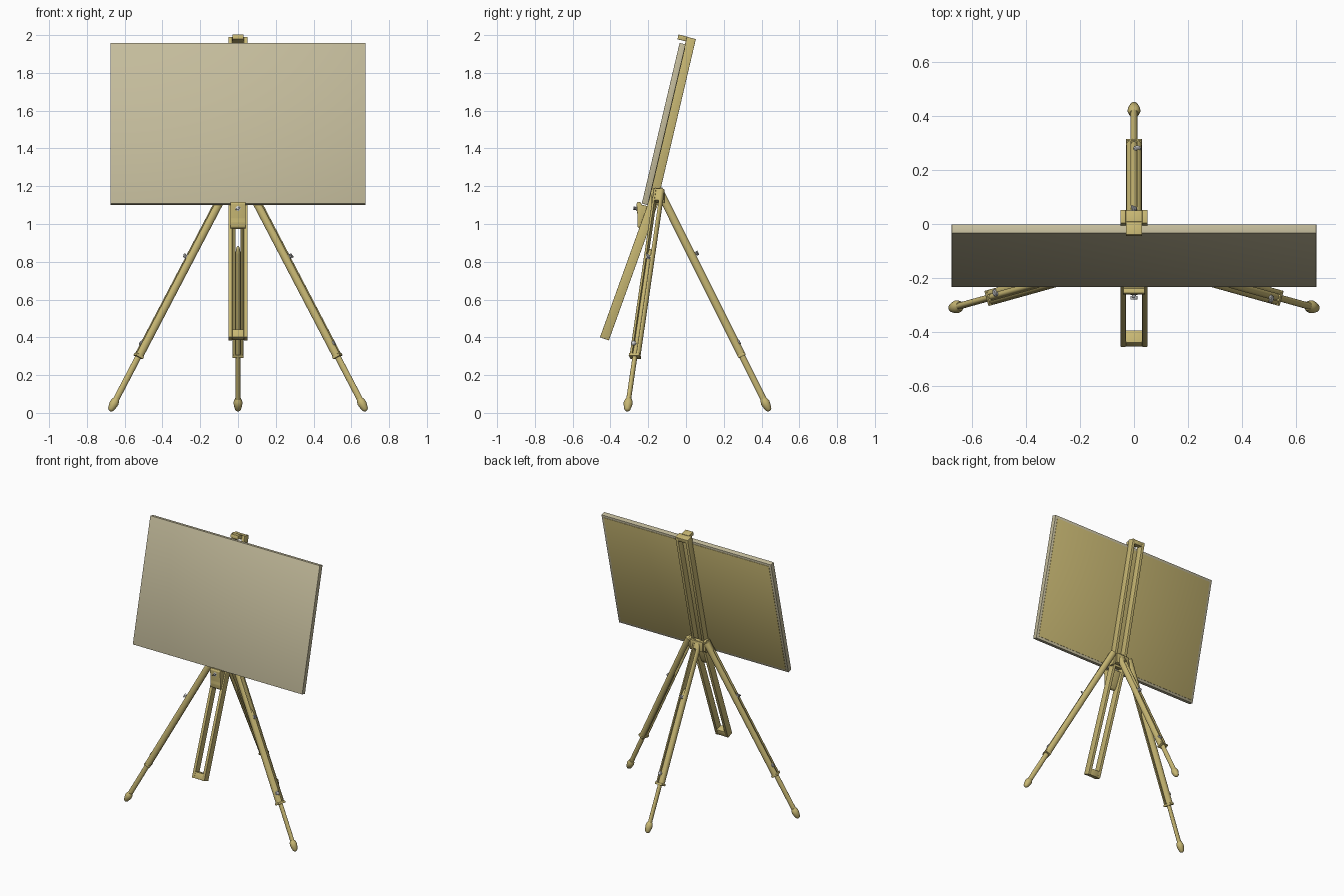
import bpy, bmesh
from math import sin, cos, pi
from mathutils import Vector, Matrix

if "Cube" in bpy.data.objects:
    bpy.data.objects.remove(bpy.data.objects["Cube"])

def material(name, col):
    m = bpy.data.materials.new(name)
    m.diffuse_color = (*col, 1)
    m.use_nodes = True
    m.node_tree.nodes["Principled BSDF"].inputs["Base Color"].default_value = m.diffuse_color
    return m

WOOD = material("wood", (0.57, 0.47, 0.17))
CANVAS = material("canvas", (0.55, 0.50, 0.33))
X, Z = Vector((1, 0, 0)), Vector((0, 0, 1))

def axes(origin, zdir, xdir):
    z = Vector(zdir).normalized()
    x = (Vector(xdir) - z * z.dot(Vector(xdir))).normalized()
    y = z.cross(x)
    m = Matrix((x, y, z)).transposed().to_4x4()
    m.translation = origin
    return m

def finish(name, bm, m, mat, bevel=0.0):
    bmesh.ops.recalc_face_normals(bm, faces=bm.faces)
    if bevel:
        bmesh.ops.bevel(bm, geom=bm.edges[:], offset=bevel, segments=2, affect='EDGES', profile=0.5)
    me = bpy.data.meshes.new(name)
    bm.to_mesh(me)
    bm.free()
    ob = bpy.data.objects.new(name, me)
    bpy.context.collection.objects.link(ob)
    ob.matrix_world = m
    if mat:
        me.materials.append(mat)
    bpy.ops.object.select_all(action='DESELECT')
    ob.select_set(True)
    bpy.context.view_layer.objects.active = ob
    bpy.ops.object.shade_smooth_by_angle(angle=0.6)
    return ob

def loft(name, rings, m, mat, bevel=0.0):
    """Skin a list of equal-length rings of 3D points, capped at both ends."""
    bm = bmesh.new()
    vs = [[bm.verts.new(p) for p in r] for r in rings]
    n = len(vs[0])
    for a, b in zip(vs, vs[1:]):
        for i in range(n):
            bm.faces.new((a[i], a[(i + 1) % n], b[(i + 1) % n], b[i]))
    bm.faces.new(vs[0])
    bm.faces.new(vs[-1])
    return finish(name, bm, m, mat, bevel)

def prism(name, prof, z0, z1, m, mat=WOOD, bevel=0.0):
    return loft(name, [[(x, y, z) for x, y in prof] for z in (z0, z1)], m, mat, bevel)

def box(name, x0, x1, y0, y1, z0, z1, m, mat=WOOD, bevel=0.002):
    return prism(name, [(x0, y0), (x1, y0), (x1, y1), (x0, y1)], z0, z1, m, mat, bevel)

def ellipse(rx, ry, n=20):
    return [(rx * cos(2 * pi * i / n), ry * sin(2 * pi * i / n)) for i in range(n)]

def lathe(name, prof, m, mat, sx=1.0, sy=1.0):
    return loft(name, [[(x, y, z) for x, y in ellipse(r * sx, r * sy)] for r, z in prof], m, mat)

def thumb_screw(name, pos, out, wing):
    m = axes(pos, out, wing)
    lathe(name, [(0.013, -0.004), (0.013, 0.003), (0.007, 0.005), (0.007, 0.012), (0.004, 0.014)], m, None)
    box(name + "_wing", -0.014, 0.014, -0.003, 0.003, 0.008, 0.02, m, None, 0.001)

# mast: two slotted frames meeting at the hinge
def frame(name, bottom, top, cap_low, cap_high):
    a, b = Vector(bottom), Vector(top)
    m, L = axes(a, b - a, X), (b - a).length
    for s in (-1, 1):
        x0, x1 = sorted((s * 0.03, s * 0.05))
        box(f"{name}_rail_{'left' if s < 0 else 'right'}", x0, x1, -0.025, 0.025, 0, L, m)
    box(name + "_bottom_block", -0.032, 0.032, -0.024, 0.024, 0.001, cap_low, m)
    box(name + "_top_block", -0.032, 0.032, -0.024, 0.024, L - cap_high, L - 0.001, m)
    return m, L

frame("lower_mast", (0, -0.432, 0.392), (0, -0.161, 1.145), 0.045, 0.04)
um, uL = frame("upper_mast", (0, -0.178, 1.109), (0, 0.028, 1.985), 0.04, 0.03)
box("top_clip", -0.03, 0.03, -0.07, -0.02, uL - 0.024, uL + 0.002, um)

# canvas board with wooden back panel
bm_ = axes((0, -0.20, 1.10), (0, 0.229, 0.973), X)
box("canvas", -0.675, 0.675, -0.035, -0.002, 0, 0.874, bm_, CANVAS, 0.001)
box("canvas_back_panel", -0.657, 0.657, -0.01, 0, 0.018, 0.856, bm_, WOOD, 0.0005)

# canvas support block with lip, extruded across x
side = Matrix(((0, 0, 1, 0), (1, 0, 0, 0), (0, 1, 0, 0), (0, 0, 0, 1)))
prism("canvas_support", [(-0.262, 1.106), (-0.256, 1.118), (-0.238, 1.114), (-0.235, 1.102),
                         (-0.175, 1.088), (-0.215, 1.0), (-0.228, 0.978), (-0.243, 0.972),
                         (-0.256, 0.985), (-0.258, 1.01), (-0.256, 1.03)],
      -0.04, 0.04, side, WOOD, 0.002)
thumb_screw("support_screw", (0, -0.259, 1.082), (0, -1, 0.05), (1, 0, 0.6))

# hinge between the mast frames and the legs
hinge = [(-0.185, 1.12), (-0.185, 1.18), (-0.175, 1.19), (-0.14, 1.19), (-0.125, 1.18),
         (-0.125, 1.12), (-0.14, 1.10), (-0.17, 1.10)]
for s, n in ((-1, "left"), (1, "right")):
    x0, x1 = sorted((s * 0.05, s * 0.066))
    prism("hinge_plate_" + n, hinge, x0, x1, side, WOOD, 0.001)
    thumb_screw("hinge_screw_" + n, (s * 0.066, -0.157, 1.162), (s, 0, 0), (0, 1, 1))
box("hinge_block", -0.05, 0.05, -0.145, -0.115, 1.11, 1.18, Matrix.Identity(4))

# telescopic legs: twin half-round rails, sliding rod, rubber-shaped foot
def leg(name, tip, top):
    a, b = Vector(tip), Vector(top)
    d = b - a
    L = d.length
    out = Vector((-d.x, -d.y, 0)).normalized()
    m = axes(a, d, out.cross(Z))
    half = [(0.012 + 0.017 * cos(t), 0.021 * sin(t)) for t in [-pi / 2 + pi * i / 10 for i in range(11)]]
    for s, n in ((-1, "a"), (1, "b")):
        prism(f"{name}_rail_{n}", [(s * x, y) for x, y in half], 0.32, L, m)
    rod = [(1, 0.05), (1, 0.93), (0.9, 0.95), (0.55, 0.967), (0.1, 0.973)]
    lathe(name + "_rod", rod, m, WOOD, 0.0125, 0.0165)
    box(name + "_top_spacer", -0.014, 0.014, -0.018, 0.018, L - 0.07, L, m)
    box(name + "_end_band", -0.029, 0.029, -0.0215, 0.0215, 0.32, 0.335, m)
    lathe(name + "_foot", [(0.002, -0.004), (0.010, -0.001), (0.016, 0.006), (0.022, 0.03),
                           (0.024, 0.045), (0.021, 0.058), (0.016, 0.07)], m, WOOD)
    y, z = m.col[1].to_3d(), m.col[2].to_3d()
    thumb_screw(name + "_upper_screw", a + z * 0.915 + y * 0.018, y, z + m.col[0].to_3d())
    # flat lower locking disc
    lathe(name + "_lower_disc", [(0.014, 0), (0.014, 0.006), (0.010, 0.009)],
          axes(m @ Vector((0.012, 0.016, 0.395)), y, z), None)

leg("back_leg", (0, 0.44, 0.013), (0, -0.145, 1.185))
for s, n in ((-1, "left"), (1, "right")):
    leg("front_leg_" + n, (s * 0.676, -0.312, 0.013), (s * 0.066, -0.142, 1.18))
